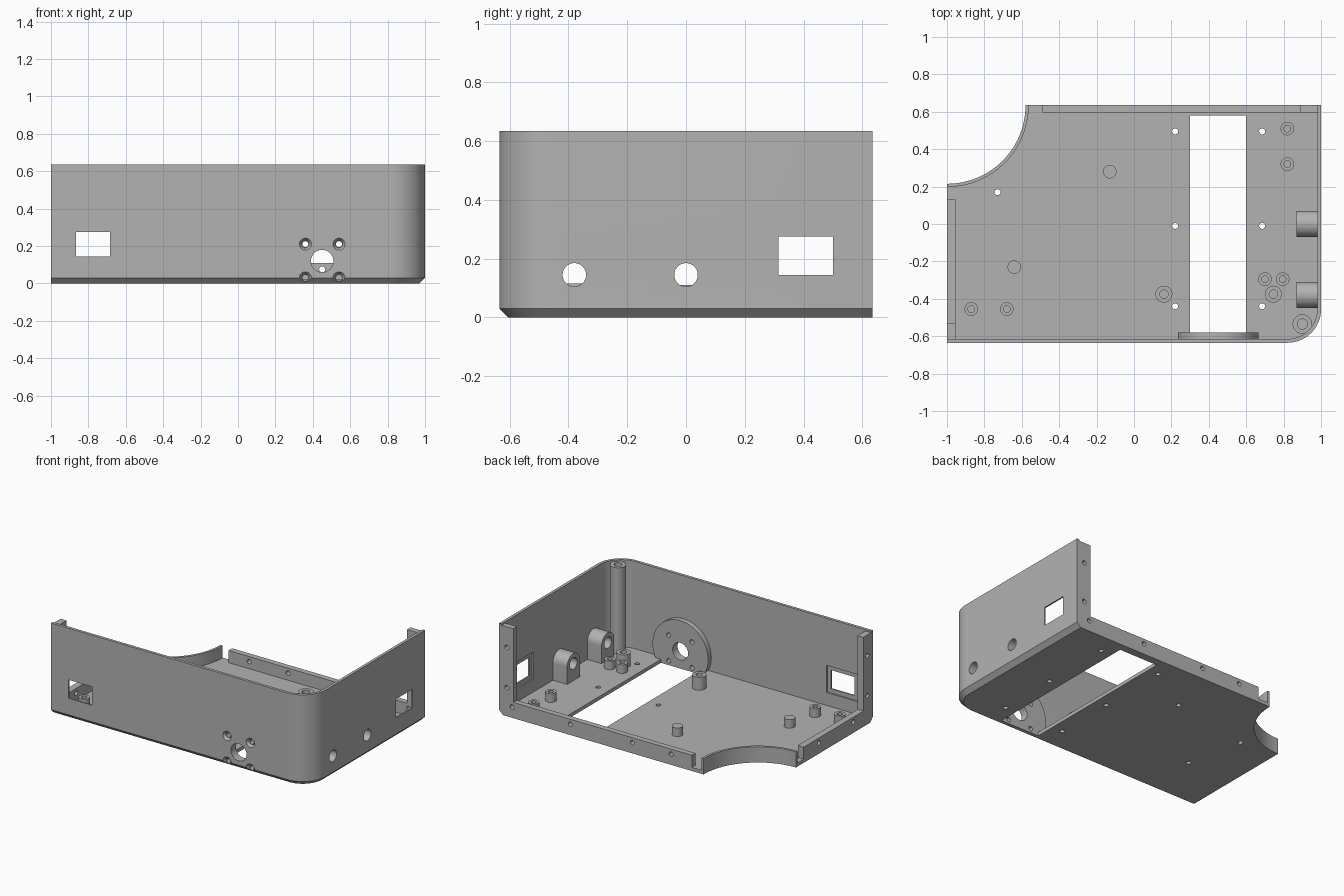
import bpy, bmesh
from math import sin, cos, pi, radians
from mathutils import Vector, Matrix

cube = bpy.data.objects.get("Cube")
if cube:
    bpy.data.objects.remove(cube, do_unlink=True)

GREY = bpy.data.materials.new("plain grey")
GREY.use_nodes = True
GREY.diffuse_color = (0.45, 0.45, 0.45, 1)
GREY.node_tree.nodes["Principled BSDF"].inputs["Base Color"].default_value = (0.45, 0.45, 0.45, 1)

W, D, H = 1.0, 0.635, 0.635      # half width, half depth, height
WALL, FLOOR, LIP = 0.02, 0.025, 0.11
CORNER, SCOOP = 0.18, 0.42       # corner radius, scooped corner radius


def finish(bm, name):
    bmesh.ops.recalc_face_normals(bm, faces=bm.faces)
    mesh = bpy.data.meshes.new(name)
    bm.to_mesh(mesh)
    bm.free()
    mesh.materials.append(GREY)
    ob = bpy.data.objects.new(name, mesh)
    bpy.context.collection.objects.link(ob)
    return ob


def loft(name, rings):
    """Solid through matching closed rings of points."""
    bm = bmesh.new()
    loops = [[bm.verts.new(p) for p in ring] for ring in rings]
    n = len(loops[0])
    for a, b in zip(loops, loops[1:]):
        for i in range(n):
            j = (i + 1) % n
            bm.faces.new((a[i], a[j], b[j], b[i]))
    bm.faces.new(loops[0])
    bm.faces.new(loops[-1])
    return finish(bm, name)


def box(name, x0, x1, y0, y1, z0, z1):
    return loft(name, [[(x0, y0, z), (x1, y0, z), (x1, y1, z), (x0, y1, z)] for z in (z0, z1)])


def rod(name, start, end, r, r2=None, seg=32):
    a, b = Vector(start), Vector(end)
    turn = (b - a).to_track_quat('Z', 'Y').to_matrix().to_4x4()
    bm = bmesh.new()
    bmesh.ops.create_cone(bm, cap_ends=True, segments=seg, radius1=r, radius2=r if r2 is None else r2,
                          depth=(b - a).length, matrix=Matrix.Translation((a + b) / 2) @ turn)
    return finish(bm, name)


def cut(ob, *cutters):
    for c in cutters:
        mod = ob.modifiers.new("cut", 'BOOLEAN')
        mod.operation, mod.solver, mod.object = 'DIFFERENCE', 'EXACT', c
        bpy.context.view_layer.objects.active = ob
        bpy.ops.object.modifier_apply(modifier=mod.name)
        bpy.data.objects.remove(c, do_unlink=True)
    return ob


def arc(cx, cy, r, a0, a1, n=24):
    steps = [radians(a0 + (a1 - a0) * i / n) for i in range(n + 1)]
    return [(cx + r * cos(t), cy + r * sin(t)) for t in steps]


def outline(inset, z):
    """Plan with one rounded corner; only front and right edges are inset."""
    pts = [(-W, -D + inset)] + arc(W - CORNER, -D + CORNER, CORNER - inset, -90, 0)
    pts += [(W - inset, D)] + arc(-W, D, SCOOP, 0, -90, 40)
    return [(x, y, z) for x, y in pts]


def cavity(z):
    pts = [(-W - 1, -D + WALL)] + arc(W - CORNER, -D + CORNER, CORNER - WALL, -90, 0)
    return [(x, y, z) for x, y in pts + [(W - WALL, D + 1), (-W - 1, D + 1)]]


# Tray: floor, front wall and right wall, with a bevelled lower edge
tray = loft("tray", [outline(0.03, 0), outline(0, 0.03), outline(0, H)])
cut(tray, loft("hollow", [cavity(FLOOR), cavity(H + 1)]),
    box("slot", 0.30, 0.60, -0.58, 0.58, -1, 1),
    box("front_window", -0.865, -0.685, -1, 0, 0.145, 0.275),
    box("front_window_recess", -0.895, -0.655, -D + 0.01, 0, 0.115, 0.305),
    box("side_window", 0.5, 1.5, 0.315, 0.50, 0.145, 0.275),
    box("side_window_recess", 0.5, W - 0.01, 0.285, 0.53, 0.115, 0.305))

# Screw holes through the floor, and blind holes under the pegs
PEGS = [(-0.13, 0.28), (-0.64, -0.23)]
for x, y in [(a, b) for a in (0.22, 0.685) for b in (0.495, -0.01, -0.44)] + [(-0.73, 0.17)] + PEGS:
    cut(tray, rod("drill", (x, y, -0.1), (x, y, 0.1), 0.016, seg=20))

# Round mounting disc behind the front wall, drilled together with the wall
MX, MZ = 0.45, 0.12
disc = rod("mounting_disc", (MX, -D + WALL, MZ), (MX, -0.58, MZ), 0.215, seg=64)
cut(disc, box("trim", -1, 1, -1, 1, -1, FLOOR))
for part in (tray, disc):
    cut(part, rod("drill", (MX, -1, MZ), (MX, -0.4, MZ), 0.06, seg=40))
    for sx in (-0.09, 0.09):
        for sz in (-0.09, 0.09):
            x, z = MX + sx, MZ + sz
            cut(part, rod("drill", (x, -1, z), (x, -0.5, z), 0.016, seg=20))
            if part is tray:
                cut(part, rod("countersink", (x, -D - 0.001, z), (x, -D + 0.018, z), 0.033, 0.02))

# Arched brackets on the right wall
parts = [tray, disc]
for name, y in (("rear_bracket", 0.0), ("front_bracket", -0.38)):
    ring = [(y - 0.07, FLOOR), (y + 0.07, FLOOR)] + arc(y, 0.145, 0.07, 0, 180)
    bracket = loft(name, [[(x, a, b) for a, b in ring] for x in (0.87, W - WALL)])
    for part in (bracket, tray):
        cut(part, rod("drill", (0.7, y, 0.145), (1.2, y, 0.145), 0.04))
    parts.append(bracket)

# Flanges along the open back and left edges
back_low = box("back_floor_flange", -0.49, W - WALL, 0.595, D, FLOOR, LIP)
back_up = box("back_wall_flange", 0.89, W - WALL, 0.595, D, LIP, H - 0.01)
left_low = box("left_floor_flange", -W, -0.955, -D + WALL, 0.13, FLOOR, LIP)
left_up = box("left_wall_flange", -W, -0.955, -D + WALL, -0.53, LIP, H - 0.01)
for x in (0.90, 0.45, -0.03, -0.33):
    cut(back_low, rod("drill", (x, 0.5, 0.075), (x, 0.7, 0.075), 0.016, seg=20))
for y in (-0.42, -0.04):
    cut(left_low, rod("drill", (-1.1, y, 0.075), (-0.9, y, 0.075), 0.016, seg=20))
for z in (0.2, 0.48):
    cut(back_up, rod("drill", (0.94, 0.5, z), (0.94, 0.7, z), 0.016, seg=20))
    cut(left_up, rod("drill", (-1.1, -0.575, z), (-0.9, -0.575, z), 0.016, seg=20))
parts += [back_low, back_up, left_low, left_up]

# Low curved lip around the scooped corner
ring = arc(-W, D, SCOOP, -90, 0, 40) + arc(-W, D, SCOOP + 0.017, 0, -90, 40)
parts.append(loft("scoop_lip", [[(x, y, z) for x, y in ring] for z in (FLOOR, LIP)]))

# Hollow bosses on the floor: position, radius, height
SMALL, LARGE = (0.036, 0.06), (0.045, 0.09)
BOSSES = [(0.82, 0.51, SMALL), (0.82, 0.32, SMALL), (0.70, -0.295, SMALL), (0.795, -0.295, SMALL),
          (-0.87, -0.455, SMALL), (-0.68, -0.455, SMALL), (0.745, -0.375, LARGE), (0.16, -0.375, LARGE)]
for x, y, (r, h) in BOSSES:
    boss = rod("boss", (x, y, FLOOR), (x, y, FLOOR + h), r)
    parts.append(cut(boss, rod("drill", (x, y, FLOOR + 0.01), (x, y, 1), r * 0.5, seg=20)))

# Solid pegs, open only from below
for x, y in PEGS:
    peg = rod("peg", (x, y, FLOOR), (x, y, FLOOR + 0.06), 0.036)
    parts.append(cut(peg, rod("drill", (x, y, 0), (x, y, FLOOR + 0.04), 0.016, seg=20)))

# Tall screw column in the rounded corner
column = rod("corner_column", (0.9, -0.535, FLOOR), (0.9, -0.535, H - 0.01), 0.052)
parts.append(cut(column, rod("drill", (0.9, -0.535, 0.4), (0.9, -0.535, 1), 0.027, seg=24)))

# Smooth curved surfaces, keep hard edges
bpy.ops.object.select_all(action='DESELECT')
for ob in parts:
    ob.select_set(True)
bpy.context.view_layer.objects.active = tray
bpy.ops.object.shade_smooth_by_angle(angle=radians(30))
